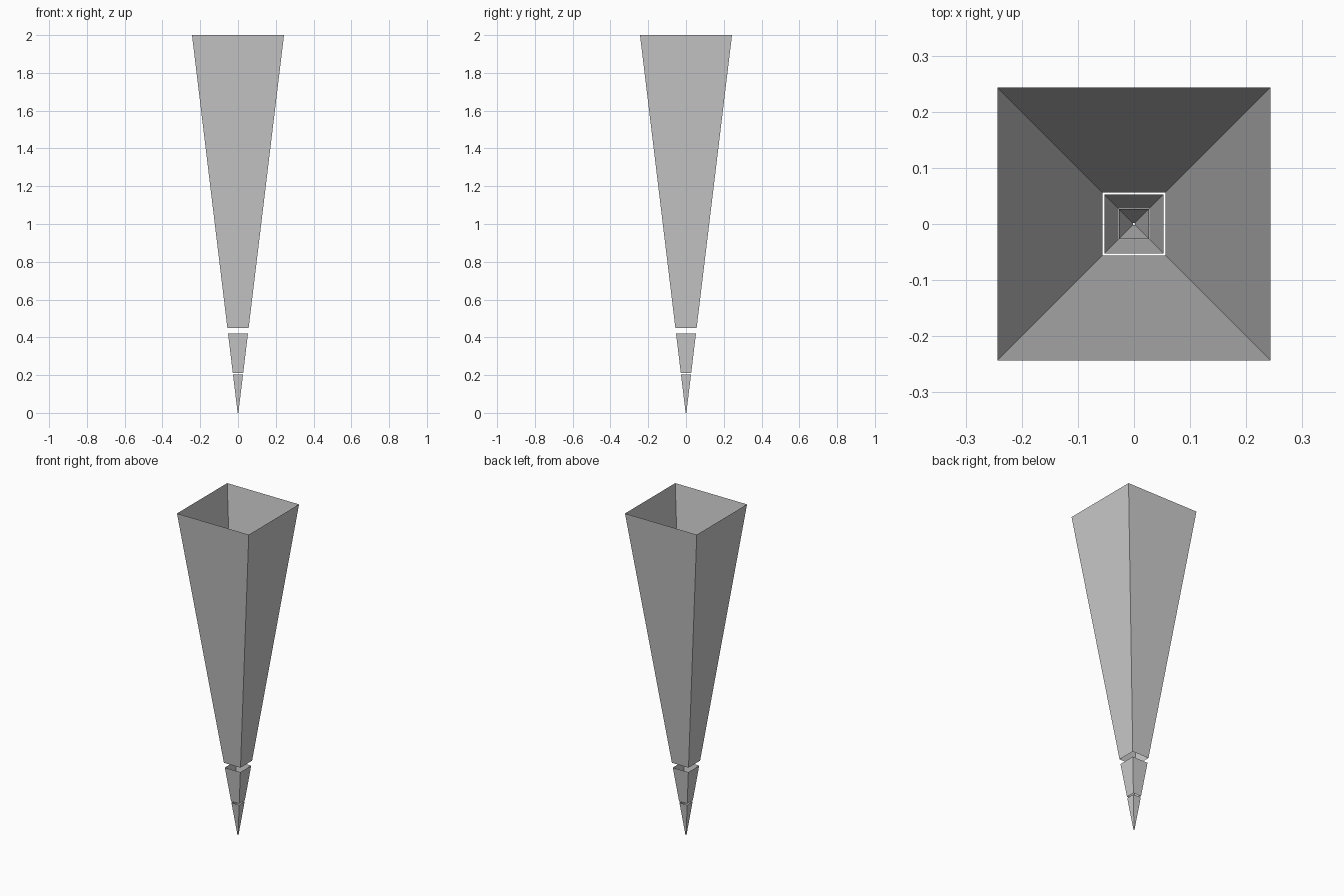
import bpy, bmesh

if "Cube" in bpy.data.objects:
    bpy.data.objects.remove(bpy.data.objects["Cube"])

TIP_HALF, TOP_HALF, HEIGHT = 0.002, 0.2435, 2.0


def half_width(z):
    return TIP_HALF + (TOP_HALF - TIP_HALF) * z / HEIGHT


def open_frustum(name, z0, z1):
    """Four tapering walls, open at both ends, on one shared slope."""
    bm = bmesh.new()
    rings = []
    for z in (z0, z1):
        h = half_width(z)
        rings.append([bm.verts.new((sx * h, sy * h, z))
                      for sx, sy in ((-1, -1), (1, -1), (1, 1), (-1, 1))])
    low, high = rings
    for i in range(4):
        j = (i + 1) % 4
        bm.faces.new((low[i], low[j], high[j], high[i]))
    mesh = bpy.data.meshes.new(name)
    bm.to_mesh(mesh)
    bm.free()
    bpy.context.collection.objects.link(bpy.data.objects.new(name, mesh))


# Three stacked sections separated by narrow gaps
open_frustum("tip_section", 0.0, 0.202)
open_frustum("middle_section", 0.21, 0.42)
open_frustum("upper_section", 0.45, HEIGHT)
